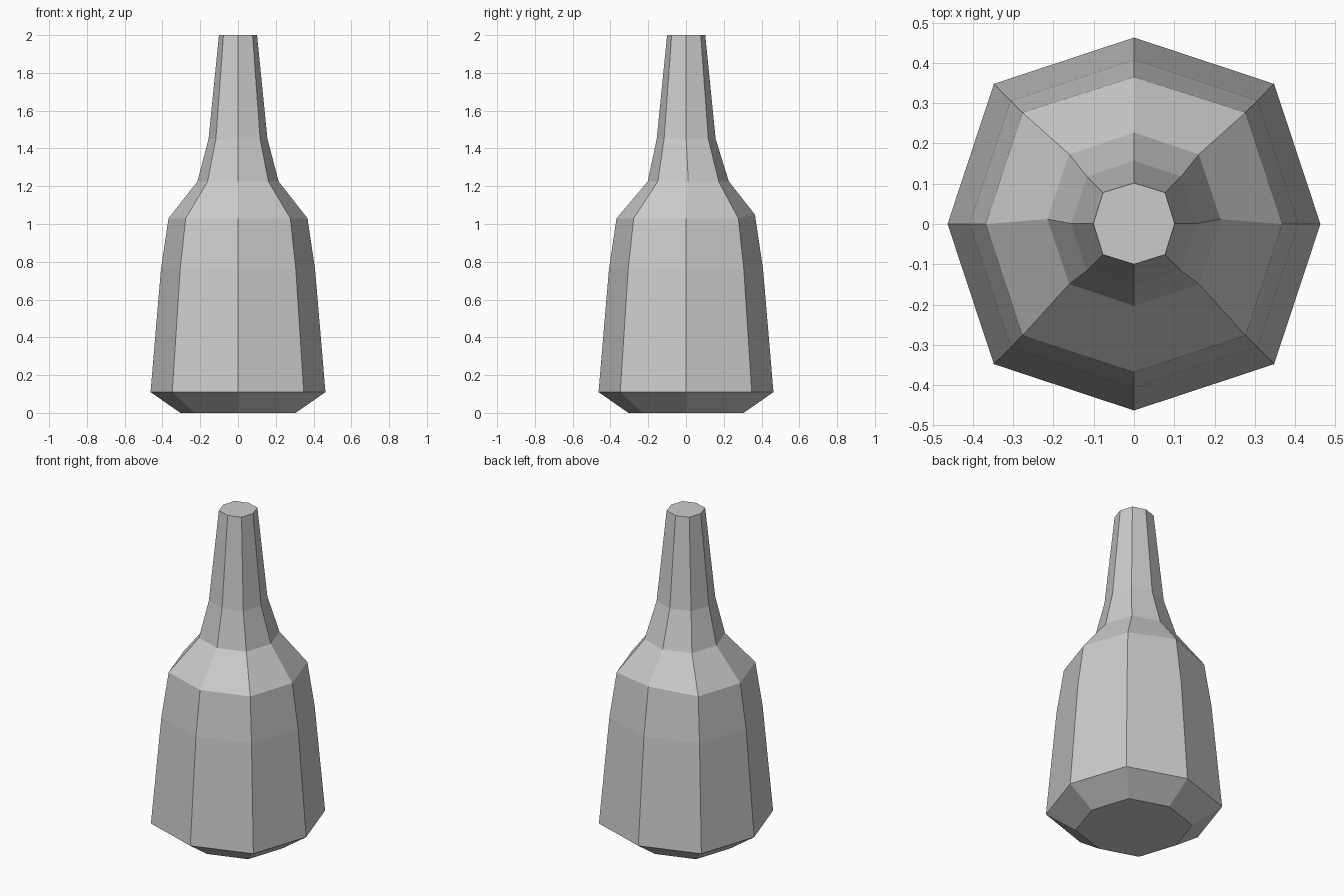
import bpy, bmesh

if "Cube" in bpy.data.objects:
    bpy.data.objects.remove(bpy.data.objects["Cube"])

# Profile rings: height, on-axis radius, diagonal corner x/y, y shift
PROFILE = [
    (0.00, 0.305, 0.230, 0.0),
    (0.11, 0.463, 0.348, 0.0),
    (0.76, 0.408, 0.306, 0.0),
    (1.03, 0.368, 0.277, 0.0),
    (1.225, 0.215, 0.161, 0.012),
    (1.45, 0.156, 0.117, 0.001),
    (2.00, 0.101, 0.077, 0.001),
]
# Eight directions around the axis; diagonals use the corner value
DIRS = [(1, 0), (1, 1), (0, 1), (-1, 1), (-1, 0), (-1, -1), (0, -1), (1, -1)]

bm = bmesh.new()
rings = []
for z, axis, diag, dy in PROFILE:
    ring = []
    for x, y in DIRS:
        s = diag if x and y else axis
        ring.append(bm.verts.new((x * s, y * s + dy, z)))
    rings.append(ring)

# Shoulder is slightly raised at the back
rings[3][2].co.z = 1.05
rings[3][2].co.y = 0.365

# Side walls and end caps
for a, b in zip(rings, rings[1:]):
    for i in range(8):
        j = (i + 1) % 8
        bm.faces.new((a[i], a[j], b[j], b[i]))
bm.faces.new(rings[0][::-1])
bm.faces.new(rings[-1])
bmesh.ops.recalc_face_normals(bm, faces=bm.faces)

mesh = bpy.data.meshes.new("bottle")
bm.to_mesh(mesh)
bm.free()
bottle = bpy.data.objects.new("bottle", mesh)
bpy.context.collection.objects.link(bottle)
